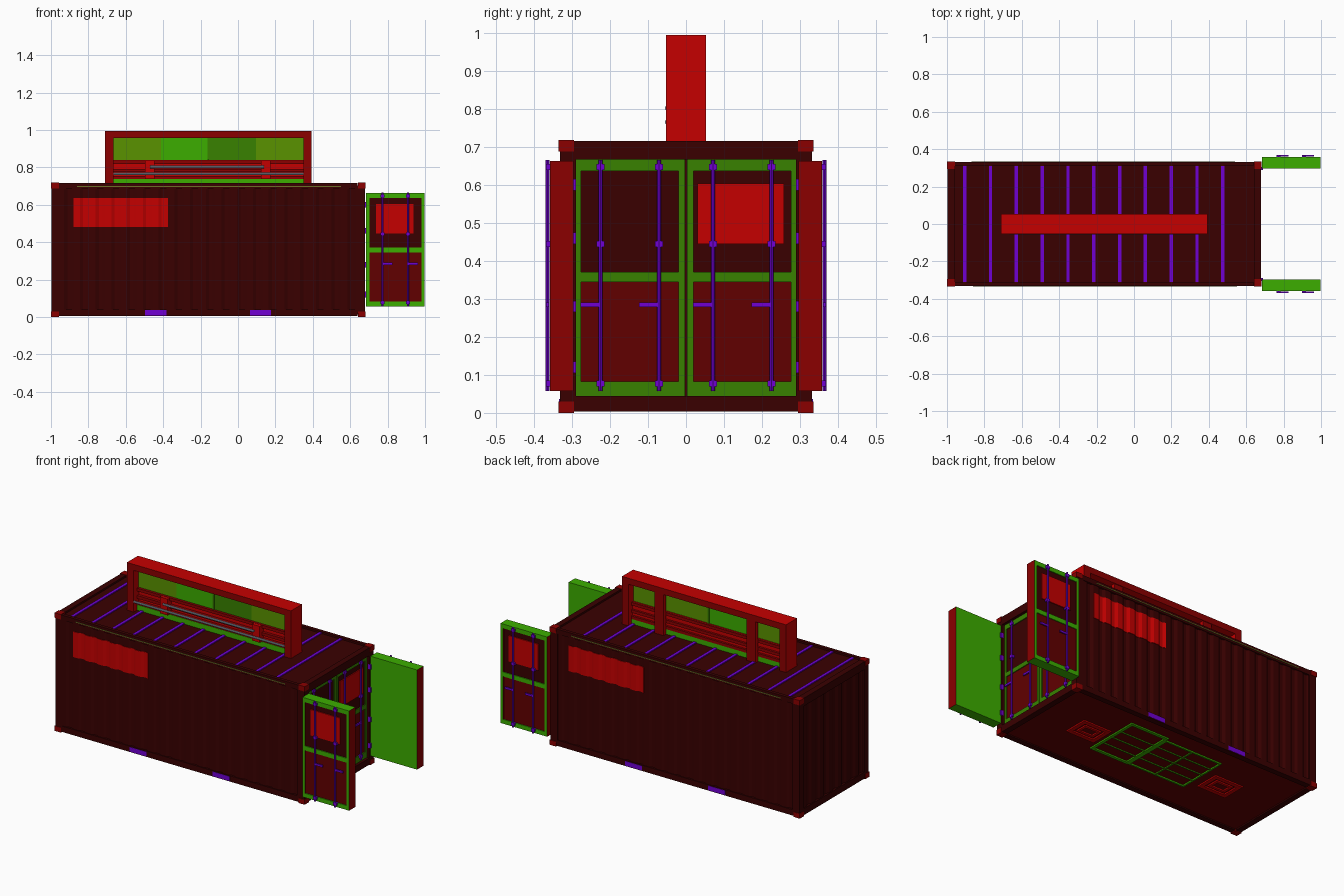
import bpy, bmesh
from math import pi
from mathutils import Matrix, Vector

cube = bpy.data.objects.get("Cube")
if cube:
    bpy.data.objects.remove(cube, do_unlink=True)


def material(name, r, g, b):
    m = bpy.data.materials.new(name)
    m.use_nodes = True
    m.diffuse_color = (r, g, b, 1)
    m.node_tree.nodes["Principled BSDF"].inputs["Base Color"].default_value = (r, g, b, 1)
    return m


MAROON = material("dark maroon", .041, 0, 0)
PANEL = material("panel red", .12, 0, 0)
CRIMSON = material("crimson", .26, 0, 0)
RED = material("bright red", .56, 0, 0)
GREEN = material("bright green", .045, .42, 0)
DEEP = material("deep green", .04, .22, 0)
PURPLE = material("purple", .16, 0, .65)
OLIVE = material("olive", .1, .29, 0)
GREY = material("steel grey", .3, .33, .4)
BROWN = material("olive brown", .15, .16, .02)
I = Matrix.Identity(4)


def finish(name, bm, mats, M=I, rule=None):
    bm.normal_update()
    if rule:
        for f in bm.faces:
            f.material_index = 1 if rule(f.normal) else 0
    bm.transform(M)
    me = bpy.data.meshes.new(name)
    bm.to_mesh(me)
    bm.free()
    for m in mats:
        me.materials.append(m)
    ob = bpy.data.objects.new(name, me)
    bpy.context.collection.objects.link(ob)
    return ob


def box(name, x, y, z, mat, M=I, mat2=None, rule=None):
    bm = bmesh.new()
    bmesh.ops.create_cube(bm, size=1)
    for v in bm.verts:
        v.co = Vector([(r[0] + r[1]) / 2 + c * (r[1] - r[0]) for r, c in zip((x, y, z), v.co)])
    return finish(name, bm, [mat, mat2] if mat2 else [mat], M, rule)


def rod(name, a, b, r, mat, M=I):
    a, b = Vector(a), Vector(b)
    bm = bmesh.new()
    turn = Vector((0, 0, 1)).rotation_difference(b - a).to_matrix().to_4x4()
    bmesh.ops.create_cone(bm, cap_ends=True, segments=8, radius1=r, radius2=r,
                          depth=(b - a).length, matrix=Matrix.Translation((a + b) / 2) @ turn)
    return finish(name, bm, [mat], M)


def corrugated(name, start, pitch, count, back, lift, z0, z1, mat, M):
    """Sheet of shallow ribs facing local -y, standing from z0 to z1."""
    outline = []
    for i in range(count):
        for t, d in ((0, 0), (.4, 0), (.6, .008), (.8, .008)):
            outline.append((start + (i + t) * pitch, d - lift))
    end = start + count * pitch
    outline += [(end, -lift), (end, back), (start, back)]
    bm = bmesh.new()
    face = bm.faces.new([bm.verts.new((x, y, z0)) for x, y in outline])
    up = bmesh.ops.extrude_face_region(bm, geom=[face])["geom"]
    bmesh.ops.translate(bm, vec=(0, 0, z1 - z0), verts=[v for v in up if isinstance(v, bmesh.types.BMVert)])
    bmesh.ops.recalc_face_normals(bm, faces=bm.faces)
    return finish(name, bm, [mat], M)


def ring(name, x, y, z, w, mat):
    box(name + "_near", x, (y[0], y[0] + w), z, mat)
    box(name + "_far", x, (y[1] - w, y[1]), z, mat)
    box(name + "_end_a", (x[0], x[0] + w), y, z, mat)
    box(name + "_end_b", (x[1] - w, x[1]), y, z, mat)


def place(x, y, turn, z=0):
    return Matrix.Translation((x, y, z)) @ Matrix.Rotation(turn, 4, "Z")


# Container walls and painted signs
X0, X1, MID = -1, .683, -.16
PITCH = 1.598 / 19
for side, turn, y in (("front", 0, -.328), ("back", pi, .328)):
    M = place(MID, y, turn)
    corrugated(side + "_wall", -.803, PITCH, 19, .03, 0, .035, .69, MAROON, M)
    corrugated(side + "_sign", -.803 + PITCH, PITCH, 6, .009, .003, .48, .635, RED, M)
    box(side + "_bottom_rail", (-.8, .8), (-.004, .03), (.005, .04), MAROON, M)
    box(side + "_top_rail", (-.8, .8), (-.004, .017), (.685, .715), MAROON, M)
    box(side + "_rail_trim", (-.7, .71), (-.007, 0), (.696, .701), BROWN, M)
    for x in (-.28, .28):
        box(side + "_fork_pocket", (x - .057, x + .057), (-.006, .02), (.009, .036), PURPLE, M)
corrugated("end_wall", -.295, .59 / 7, 7, .03, 0, .04, .68, MAROON, place(-.992, 0, -pi / 2))

# Frame posts, castings and cross rails
for x, inner in ((X0, (.003, .05)), (X1 - .042, (-.01, .039))):
    for s in (-1, 1):
        box("corner_post", (x + inner[0], x + inner[1]), sorted((s * .29, s * .332)), (.02, .7), MAROON)
        for z in (0, .688):
            box("corner_casting", (x, x + .042), sorted((s * .295, s * .335)), (z, z + .03), CRIMSON)
    for name, z in (("sill", (.004, .044)), ("header", (.667, .715))):
        box(name, (x + .003, x + .039), (-.297, .297), z, MAROON)

# Roof with ribs, floor
box("roof", (-.98, .66), (-.325, .325), (.69, .704), MAROON)
for i in range(11):
    x = -.905 + i * .138
    box("roof_rib", (x - .009, x + .009), (-.311, .311), (.7, .71), PURPLE)
box("floor", (-.97, .65), (-.32, .32), (.012, .035), PANEL)

# Underside plates
for x in (-.6, .32):
    ring("underside_frame", (x - .095, x + .095), (-.07, .08), (.004, .013), .025, RED)
    ring("underside_inner_frame", (x - .056, x + .056), (-.033, .043), (.004, .013), .016, RED)
ring("underside_wide_grid", (-.06, .2), (-.13, .22), (.004, .013), .018, GREEN)
ring("underside_long_grid", (-.45, -.06), (-.125, .195), (.004, .013), .01, GREEN)
box("underside_cross_bar", (-.255, -.245), (-.12, .19), (.005, .013), DEEP)
for y in (-.04, .035, .11):
    box("underside_long_bar", (-.44, .19), (y - .003, y + .003), (.005, .013), DEEP)


def door(name, M, w, z0, z1, depth, frame, sign, handle, edge, k):
    """Framed door leaf facing local -y, with locking rods; k narrows the fittings."""
    sides = dict(mat2=edge, rule=lambda n: abs(n.x) > .9)
    box(name + "_leaf", (-w, w), (.012, depth), (z0, z1), frame, M, **sides)
    for x in (-w, w - .018):
        box(name + "_stile", (x, x + .018), (0, .013), (z0, z1), frame, M, **sides)
    for a, b in ((z0, .086), (.347, .374), (.64, z1)):
        box(name + "_rail", (-w, w), (.0005, .013), (a, b), frame, M, **sides)
    box(name + "_upper_panel", (-w + .018, w - .018), (.006, .013), (.374, .64), MAROON, M)
    box(name + "_lower_panel", (-w + .018, w - .018), (.006, .013), (.086, .347), PANEL, M)
    if sign:
        box(name + "_sign", (-.118 * k, .11 * k), (0, .007), (.448, .606), RED, M)
    for x in (-.077 * k, .077 * k):
        rod(name + "_lock_rod", (x, -.006, .06), (x, -.006, .668), .0055, PURPLE, M)
        for z in (.08, .447, .65):
            box(name + "_rod_guide", (x - .011, x + .011), (-.011, .006), (z - .008, z + .008), PURPLE, M)
        box(name + "_handle", sorted((x, x + handle * .053)), (-.011, -.003), (.281, .293), PURPLE, M)


# Closed end doors and swung open doors
LOW = -.003
door("closed_right_door", place(.664, -.148, pi / 2, LOW), .146, .046, .672, .03, DEEP, False, -1, DEEP, 1)
door("closed_left_door", place(.664, .148, pi / 2, LOW), .146, .046, .672, .03, DEEP, True, -1, DEEP, 1)
door("open_right_door", place(.841, -.358, 0, LOW), .157, .06, .666, .062, GREEN, True, 1, CRIMSON, .88)
door("open_left_door", place(.841, .358, pi, LOW), .157, .06, .666, .062, GREEN, True, -1, CRIMSON, .88)
for s in (-1, 1):
    for z in (.12, .28, .46, .6):
        box("hinge", (.672, .69), sorted((s * .289, s * .305)), (z - .015, z + .015), PURPLE)

# Rooftop window frame
face = dict(mat2=CRIMSON, rule=lambda n: abs(n.y) > .9)
for x in ((-.71, -.665), (.35, .393)):
    box("window_post", x, (-.053, .053), (.7, .994), RED, **face)
box("window_header", (-.67, .355), (-.053, .053), (.957, .994), RED, **face)
box("window_base", (-.665, .35), (-.022, .022), (.7, .737), GREEN)
for i, (front, back) in enumerate(((OLIVE, OLIVE), (GREEN, GREEN), (DEEP, OLIVE), (OLIVE, OLIVE))):
    x = -.665 + i * .25375
    box("window_pane", (x, x + .25375), (-.006, .006), (.838, .957), front,
        mat2=back, rule=lambda n: n.y > .9)
box("window_mullion", (-.163, -.154), (-.012, .012), (.838, .957), DEEP)

# Boards, back posts and hand rails below the glass
box("lower_board", (-.665, .35), (-.002, .012), (.737, .838), RED)
for z in (.745, .783, .828):
    box("lower_slat", (-.665, .35), (-.02, .025), (z - .009, z + .009), CRIMSON)
for x in (-.472, .148):
    box("back_post", (x - .03, x + .03), (.026, .048), (.705, .957), RED, **face)
    box("front_bracket", (x - .026, x + .026), (-.04, -.004), (.737, .836), RED)
rod("upper_hand_rail", (-.47, -.049, .802), (.14, -.049, .802), .007, GREY)
rod("lower_hand_rail", (-.665, -.049, .765), (.35, -.049, .765), .007, GREY)
